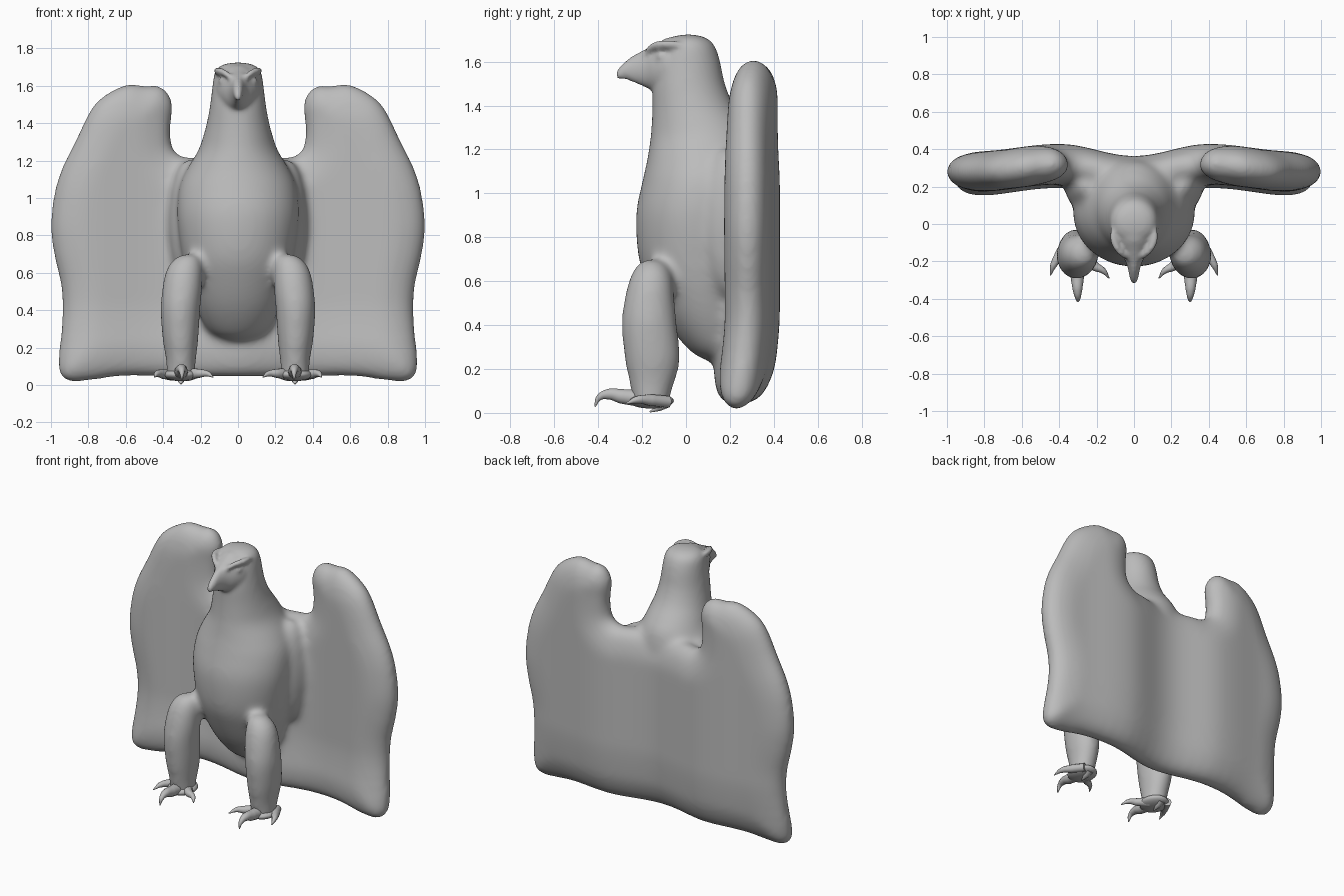
import bpy, bmesh, math
from mathutils import Vector, kdtree

cube = bpy.data.objects.get("Cube")
if cube:
    bpy.data.objects.remove(cube)

stone = bpy.data.materials.new("plain grey")
stone.use_nodes = True
GREY = (0.5, 0.5, 0.5, 1)
stone.diffuse_color = GREY
stone.node_tree.nodes["Principled BSDF"].inputs["Base Color"].default_value = GREY


def add(name, data):
    ob = bpy.data.objects.new(name, data)
    bpy.context.collection.objects.link(ob)
    return ob


def select(*obs):
    bpy.ops.object.select_all(action='DESELECT')
    for ob in obs:
        ob.select_set(True)
    bpy.context.view_layer.objects.active = obs[0]


def bake(ob):
    select(ob)
    bpy.ops.object.convert(target='MESH')
    return bpy.context.view_layer.objects.active


def join(*obs):
    select(*obs)
    bpy.ops.object.join()
    return obs[0]


def remesh(ob, size, smooth):
    m = ob.modifiers.new("skin", 'REMESH')
    m.mode, m.voxel_size, m.use_smooth_shade = 'VOXEL', size, True
    s = ob.modifiers.new("soften", 'SMOOTH')
    s.factor, s.iterations = 0.5, smooth
    return bake(ob)


def spline(pts, steps, cyclic=False):
    """Smooth curve through points of any dimension."""
    n = len(pts)
    pick = (lambda i: pts[i % n]) if cyclic else (lambda i: pts[max(0, min(n - 1, i))])
    out = []
    for i in range(n if cyclic else n - 1):
        p, q, r, s = (Vector(pick(i + k)) for k in (-1, 0, 1, 2))
        for t in (k / steps for k in range(steps)):
            out.append(q + (r - p) * t / 2 + (p * 2 - q * 5 + r * 4 - s) * t * t / 2
                       + (q * 3 - p - r * 3 + s) * t ** 3 / 2)
    return out if cyclic else out + [Vector(pts[-1])]


def finish(name, bm):
    me = bpy.data.meshes.new(name)
    bm.to_mesh(me)
    bm.free()
    return add(name, me)


def skin(name, loops):
    """Closed mesh over a stack of point loops."""
    bm = bmesh.new()
    loops = [[bm.verts.new(p) for p in loop] for loop in loops]
    n = len(loops[0])
    for lo, hi in zip(loops, loops[1:]):
        for i in range(n):
            j = (i + 1) % n
            bm.faces.new((lo[i], lo[j], hi[j], hi[i]))
    bm.faces.new(loops[0])
    bm.faces.new(loops[-1])
    bmesh.ops.recalc_face_normals(bm, faces=bm.faces)
    return finish(name, bm)


TURN = [2 * math.pi * i / 40 for i in range(40)]


def upright(name, rows):
    """Rows are z, front y, back y, x centre, half width."""
    return skin(name, [[(x + w * math.cos(t), (f + b) / 2 + (b - f) / 2 * math.sin(t), z) for t in TURN]
                       for z, f, b, x, w in spline(rows, 5)])


def forward(name, rows):
    """Rows are y, top z, bottom z, half width."""
    return skin(name, [[(w * math.cos(t), y, (a + b) / 2 + (a - b) / 2 * math.sin(t)) for t in TURN]
                       for y, a, b, w in spline(rows, 4)])


def tube(name, points):
    """Tapered round tube; points are x, y, z, radius."""
    cu = bpy.data.curves.new(name, 'CURVE')
    cu.dimensions, cu.bevel_depth, cu.use_fill_caps = '3D', 1.0, True
    cu.bevel_resolution = 3
    sp = cu.splines.new('BEZIER')
    sp.bezier_points.add(len(points) - 1)
    for bp, (x, y, z, r) in zip(sp.bezier_points, points):
        bp.co, bp.radius = (x, y, z), r
        bp.handle_left_type = bp.handle_right_type = 'AUTO'
    return bake(add(name, cu))


def ball(name, centre, radii):
    bm = bmesh.new()
    bmesh.ops.create_uvsphere(bm, u_segments=24, v_segments=14, radius=1)
    for v in bm.verts:
        v.co = Vector(centre) + Vector(a * b for a, b in zip(v.co, radii))
    return finish(name, bm)


# Wings and tail: one rounded slab following the spread outline
EDGE = [(.3, .04), (.6, .045), (.8, .02), (.915, .018), (.965, .09), (.943, .35), (.948, .52),
        (.988, .7), (1.005, .85), (.985, 1.03), (.945, 1.16), (.875, 1.3), (.765, 1.51), (.6, 1.61),
        (.5, 1.6), (.41, 1.602), (.345, 1.51), (.358, 1.39), (.35, 1.27), (.29, 1.22), (.2, 1.225)]
rim = spline([(0, .04)] + EDGE + [(0, 1.22)] + [(-x, z) for x, z in reversed(EDGE)], 4, True)
inward = [Vector((a.y - b.y, b.x - a.x)).normalized()
          for a, b in zip(rim[-1:] + rim[:-1], rim[1:] + rim[:1])]
layers = []
for k in range(-5, 6):
    a = math.pi / 2 * k / 5
    inset = .06 * (1 - math.cos(a))
    layers.append([(p.x + n.x * inset, .108 * math.sin(a), p.y + n.y * inset)
                   for p, n in zip(rim, inward)])
wings = remesh(skin("wings", layers), .022, 3)
# Sweep the slab: hollow spine, tips forward, thinning towards the rim
near = kdtree.KDTree(len(rim))
for i, p in enumerate(rim):
    near.insert((p.x, 0, p.y), i)
near.balance()
for v in wings.data.vertices:
    x, d, z = v.co
    a, low = abs(x), max(0, 1 - z / .45)
    gap = near.find((x, 0, z))[2]
    full = .5 + .5 * math.sin(math.pi / 2 * min(1, gap / .2))
    y = .255 + .0325 * (1 - math.cos(math.pi * min(1, a / .4)))
    y -= .02 * (1 - math.cos(math.pi * max(0, min(1, (a - .4) / .45))))
    v.co.y = y - .055 * low ** 1.5 + d * full

# Torso, neck and skull
body = upright("body", [(z, f, b, 0, w) for z, f, b, w in [
    (.235, .1, .24, .05), (.28, .02, .28, .15), (.4, -.08, .3, .22), (.55, -.16, .32, .27),
    (.7, -.215, .33, .3), (.9, -.228, .34, .325), (1.05, -.2, .345, .315), (1.15, -.178, .345, .275),
    (1.25, -.163, .325, .215), (1.32, -.158, .28, .19), (1.4, -.155, .22, .168), (1.5, -.155, .178, .15),
    (1.6, -.14, .158, .138), (1.68, -.11, .13, .125), (1.712, -.07, .09, .09), (1.725, -.03, .04, .04)]])

# Face and hooked beak
beak = forward("beak", [
    (0, 1.72, 1.45, .12), (-.08, 1.71, 1.455, .115), (-.14, 1.68, 1.465, .085),
    (-.19, 1.655, 1.485, .05), (-.24, 1.63, 1.505, .032), (-.28, 1.6, 1.52, .025),
    (-.305, 1.575, 1.52, .019), (-.32, 1.55, 1.522, .01)])

soft, crisp, feet = [body, wings], [beak], []
for side, s in (("left", 1), ("right", -1)):
    # Flank filling the corner between torso and wing
    soft.append(ball(side + "_flank", (s * .26, .2, .87), (.11, .13, .34)))
    # Brow ridge and eye
    crisp.append(tube(side + "_brow", [(s * .03, -.185, 1.635, .012), (s * .075, -.15, 1.67, .018),
                                       (s * .11, -.08, 1.68, .02), (s * .11, -.01, 1.675, .012)]))
    crisp.append(ball(side + "_eye", (s * .083, -.113, 1.625), (.024, .024, .018)))
    # Leg
    soft.append(upright(side + "_leg", [(z, f, b, s * x, w) for z, f, b, x, w in [
        (.035, -.24, -.08, .305, .078), (.1, -.252, -.063, .305, .078), (.16, -.264, -.043, .305, .085),
        (.25, -.282, -.025, .308, .097), (.4, -.294, -.04, .308, .107), (.5, -.285, -.05, .3, .108),
        (.6, -.262, -.06, .29, .1), (.66, -.235, -.08, .278, .08), (.7, -.2, -.12, .265, .04)]]))
    # Foot pad, three front toes and the hind claw
    feet.append([
        ball(side + "_foot", (s * .305, -.16, .055), (.09, .105, .035)),
        tube(side + "_toe", [(s * .305, -.2, .065, .04), (s * .303, -.29, .075, .035),
                             (s * .302, -.35, .085, .026), (s * .3, -.395, .07, .015),
                             (s * .3, -.415, .028, .003)]),
        tube(side + "_toe", [(s * .35, -.08, .05, .028), (s * .395, -.16, .058, .027),
                             (s * .43, -.22, .06, .018), (s * .447, -.275, .042, .003)]),
        tube(side + "_toe", [(s * .27, -.16, .055, .035), (s * .21, -.225, .062, .025),
                             (s * .165, -.25, .06, .016), (s * .133, -.29, .042, .003)]),
        tube(side + "_toe", [(s * .305, -.09, .05, .03), (s * .305, -.12, .028, .02),
                             (s * .305, -.165, .004, .003)])])

# Fuse the large forms softly, then the face with a finer skin
remesh(join(*soft), .018, 14)
remesh(join(body, *crisp), .012, 6)
body.name = "body_and_wings"

# Each foot stays crisp
for side, toes in zip(("left", "right"), feet):
    join(*toes).name = side + "_foot"
    bpy.ops.object.shade_smooth()

for ob in [body] + [t[0] for t in feet]:
    ob.data.materials.clear()
    ob.data.materials.append(stone)
